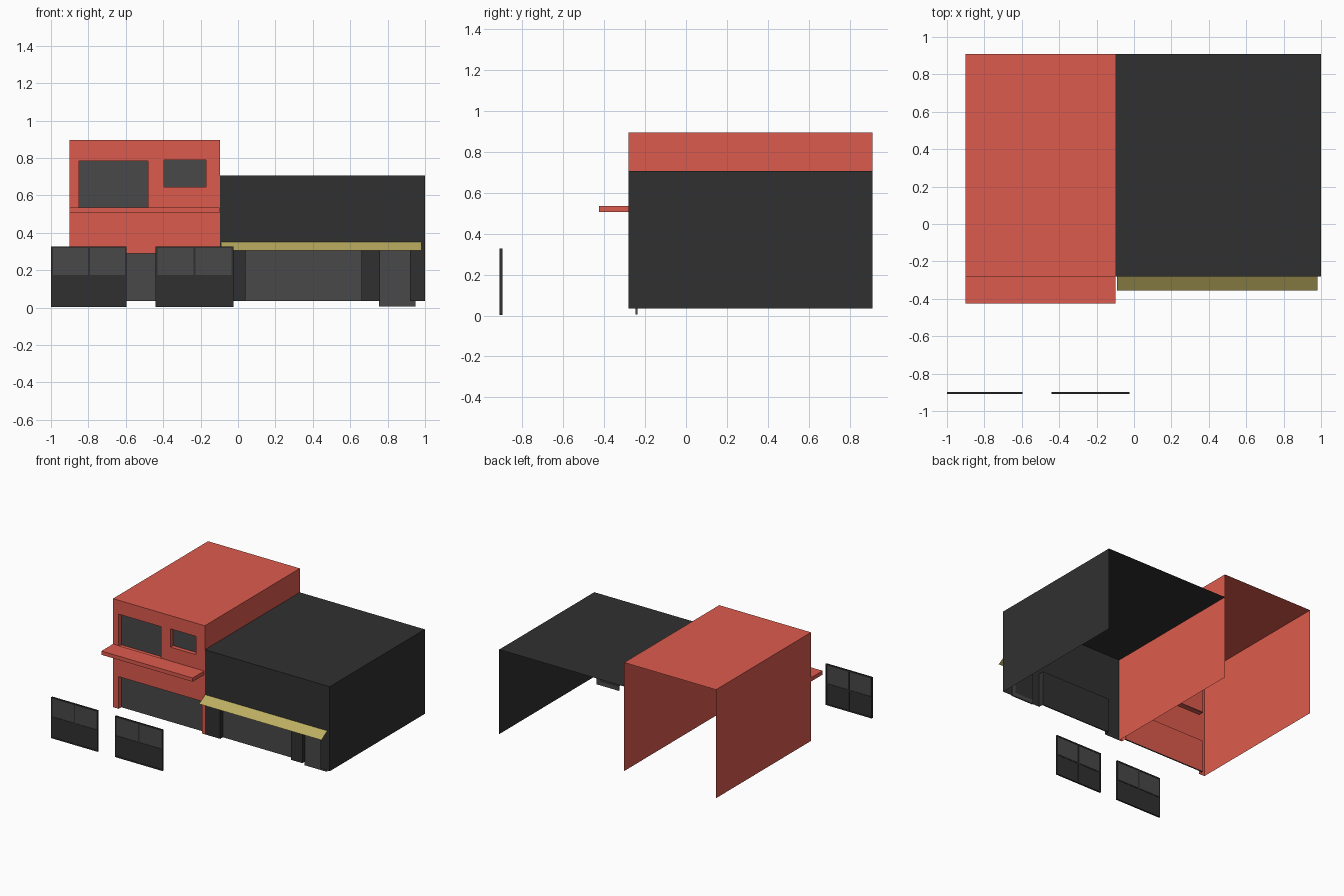
import bpy, bmesh

if "Cube" in bpy.data.objects:
    bpy.data.objects.remove(bpy.data.objects["Cube"])


def material(name, rgb):
    m = bpy.data.materials.new(name)
    m.diffuse_color = (*rgb, 1)
    m.use_nodes = True
    m.node_tree.nodes["Principled BSDF"].inputs["Base Color"].default_value = m.diffuse_color
    return m


RED = material("red_paint", (0.72, 0.105, 0.074))
DARK = material("dark_paint", (0.03, 0.03, 0.03))
GLASS = material("grey_glass", (0.065, 0.065, 0.065))
GOLD = material("awning_cloth", (0.5, 0.42, 0.12))

FRONT, BACK, BASE = -0.28, 0.91, 0.035
POCKET = -0.235


def finish(bm, name, mat):
    bmesh.ops.remove_doubles(bm, verts=bm.verts, dist=1e-5)
    me = bpy.data.meshes.new(name)
    bm.to_mesh(me)
    bm.free()
    me.materials.append(mat)
    ob = bpy.data.objects.new(name, me)
    bpy.context.collection.objects.link(ob)
    return ob


def quad(bm, *pts):
    bm.faces.new([bm.verts.new(p) for p in pts])


def box(name, x0, x1, y0, y1, z0, z1, mat):
    bm = bmesh.new()
    bmesh.ops.create_cube(bm, size=1)
    for v in bm.verts:
        v.co = (x0 if v.co.x < 0 else x1,
                y0 if v.co.y < 0 else y1,
                z0 if v.co.z < 0 else z1)
    return finish(bm, name, mat)


def shell(name, x0, x1, z1, openings, mat, left_wall):
    """Roof, side walls and a front wall with recessed openings; back and base open."""
    bm = bmesh.new()
    quad(bm, (x0, FRONT, z1), (x1, FRONT, z1), (x1, BACK, z1), (x0, BACK, z1))
    # the outer side wall, and the shared one where it belongs to this block
    quad(bm, (x1, FRONT, BASE), (x1, BACK, BASE), (x1, BACK, z1), (x1, FRONT, z1))
    if left_wall:
        quad(bm, (x0, BACK, BASE), (x0, FRONT, BASE), (x0, FRONT, z1), (x0, BACK, z1))
    # front wall as a grid, leaving the openings out
    xs = sorted({x0, x1, *[v for o in openings for v in o[:2]]})
    zs = sorted({BASE, z1, *[v for o in openings for v in o[2:]]})
    for a, b in zip(xs, xs[1:]):
        for c, d in zip(zs, zs[1:]):
            mx, mz = (a + b) / 2, (c + d) / 2
            if not any(o[0] < mx < o[1] and o[2] < mz < o[3] for o in openings):
                quad(bm, (a, FRONT, c), (b, FRONT, c), (b, FRONT, d), (a, FRONT, d))
    # recess walls and backs
    for a, b, c, d in openings:
        ring = [(a, c), (b, c), (b, d), (a, d)]
        for i in range(4):
            (p, q), (r, s) = ring[i], ring[(i + 1) % 4]
            if i == 0 and c == BASE:
                continue
            quad(bm, (p, FRONT, q), (p, POCKET, q), (r, POCKET, s), (r, FRONT, s))
        quad(bm, *[(p, POCKET, q) for p, q in ring])
    finish(bm, name, mat)


# Tall red block
red_openings = [(-0.85, -0.12, BASE, 0.29),
                (-0.85, -0.48, 0.53, 0.785),
                (-0.395, -0.17, 0.645, 0.79)]
shell("tall_block", -0.9, -0.095, 0.895, red_openings, RED, True)
box("front_canopy", -0.9, -0.1, -0.425, FRONT, 0.505, 0.535, RED)

# Low dark block
dark_openings = [(0.04, 0.66, BASE, 0.31), (0.76, 0.92, BASE, 0.31)]
shell("low_block", -0.095, 1.0, 0.705, dark_openings, DARK, False)

# Panes in the recesses
panes = red_openings + dark_openings[:1]
for name, (a, b, c, d) in zip(("shop_glass", "wide_window", "small_window",
                               "store_glass"), panes):
    box(name, a, b, -0.247, POCKET - 0.002, c, d, GLASS)
box("door", 0.755, 0.95, -0.247, POCKET - 0.002, 0.005, 0.31, GLASS)

# Sloping awning sheet
bm = bmesh.new()
quad(bm, (-0.092, -0.355, 0.305), (0.98, -0.355, 0.305),
     (0.98, FRONT, 0.35), (-0.092, FRONT, 0.35))
finish(bm, "awning", GOLD)

# Freestanding framed panels in front
for i, (x0, x1) in enumerate(((-1.0, -0.595), (-0.44, -0.025)), 1):
    y0, y1, z0, z1, w = -0.91, -0.897, 0.003, 0.328, 0.01
    mid = (x0 + x1) / 2
    tag = f"screen_{i}_"
    for side, a in (("left", x0), ("middle", mid - w / 2), ("right", x1 - w)):
        box(tag + side + "_post", a, a + w, y0, y1, z0, z1, DARK)
    for rail, c in (("bottom", z0), ("middle", 0.165), ("top", z1 - w)):
        box(tag + rail + "_rail", x0, x1, y0, y1, c, c + w, DARK)
    box(tag + "lower_panel", x0 + w, x1 - w, y0 + 0.003, y1 - 0.003, z0 + w, 0.165, DARK)
    box(tag + "upper_glass", x0 + w, x1 - w, y0 + 0.003, y1 - 0.003, 0.175, z1 - w, GLASS)
